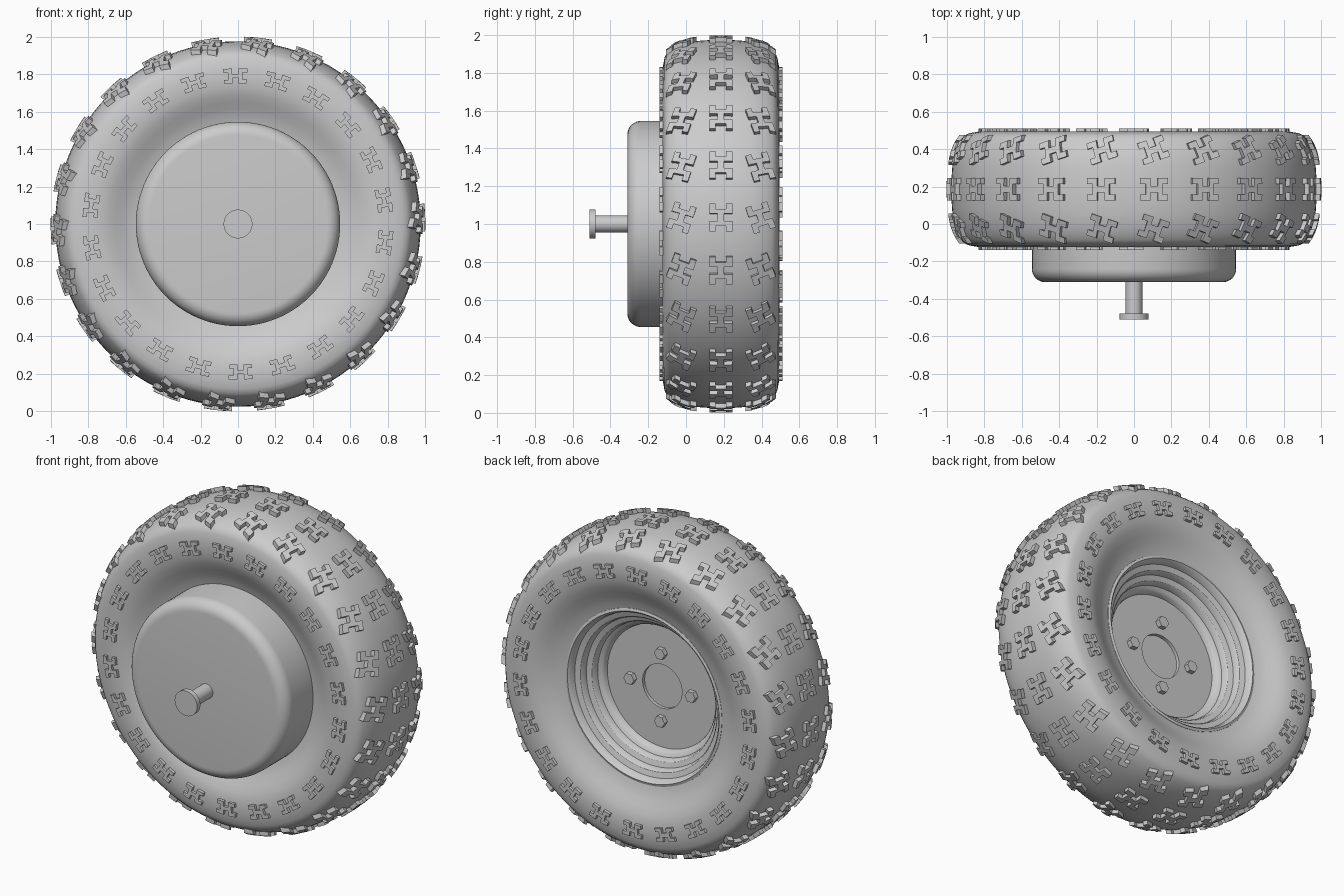
import bpy, bmesh, math
from math import sin, cos, pi, radians

cube = bpy.data.objects.get("Cube")
if cube:
    bpy.data.objects.remove(cube, do_unlink=True)

grey = bpy.data.materials.new("plain_grey")
grey.use_nodes = True
colour = (0.6, 0.6, 0.6, 1)
grey.diffuse_color = colour
grey.node_tree.nodes["Principled BSDF"].inputs["Base Color"].default_value = colour

MID = 0.185      # tyre centre plane along y
COUNT = 22       # tread blocks per row


def polar(r, a, y):
    return (r * cos(a), y, 1 + r * sin(a))


def finish(name, bm, smooth=None):
    bmesh.ops.recalc_face_normals(bm, faces=bm.faces)
    mesh = bpy.data.meshes.new(name)
    bm.to_mesh(mesh)
    bm.free()
    mesh.materials.append(grey)
    ob = bpy.data.objects.new(name, mesh)
    bpy.context.collection.objects.link(ob)
    if smooth:
        bpy.ops.object.select_all(action="DESELECT")
        ob.select_set(True)
        bpy.context.view_layer.objects.active = ob
        bpy.ops.object.shade_smooth_by_angle(angle=radians(smooth))
    return ob


def lathe(name, profile, segments=96, closed=False, smooth=32):
    """Turn a profile of (radius, y) points about the axle."""
    bm = bmesh.new()
    rings = []
    for r, y in profile:
        n = 1 if r == 0 else segments
        rings.append([bm.verts.new(polar(r, 2 * pi * i / segments, y)) for i in range(n)])
    pairs = list(zip(rings, rings[1:]))
    if closed:
        pairs.append((rings[-1], rings[0]))
    for a, b in pairs:
        for i in range(segments):
            j = (i + 1) % segments
            quad = [a[i % len(a)], a[j % len(a)], b[j % len(b)], b[i % len(b)]]
            bm.faces.new(list(dict.fromkeys(quad)))
    return finish(name, bm, smooth)


def crown(d):
    """Tyre radius at distance d from its centre plane."""
    return 0.975 - 0.3 * d ** 2 - 6 * d ** 4


# Tyre: bead, bulging sidewall, crease, rounded crown, mirrored
side = [(0.525, 0.2), (0.53, 0.225), (0.57, 0.235), (0.61, 0.252), (0.65, 0.273),
        (0.69, 0.292), (0.73, 0.304), (0.78, 0.309), (0.83, 0.308), (0.88, 0.299),
        (0.905, 0.288)]
half = side + [(crown(d), d) for d in (0.27, 0.24, 0.21, 0.17, 0.12, 0.06)]
tyre = [(r, MID - d) for r, d in half] + [(crown(0), MID)]
tyre += [(r, MID + d) for r, d in reversed(half)]
lathe("tyre", tyre, closed=True)

# Stepped wheel rim with a central bore
lathe("wheel_rim", [
    (0.525, 0.0), (0.54, 0.39), (0.535, 0.413), (0.52, 0.418), (0.508, 0.405),
    (0.5, 0.375), (0.468, 0.365), (0.46, 0.355), (0.455, 0.325), (0.425, 0.315),
    (0.417, 0.305), (0.412, 0.275), (0.39, 0.265), (0.382, 0.255), (0.376, 0.232),
    (0.135, 0.232), (0.135, 0.19)])
lathe("axle_end", [(0, 0.1), (0.135, 0.1), (0.135, 0.212), (0, 0.212)], 48)

# Brake drum with rounded front edge
fillet = [(0.475 + 0.07 * sin(t), -0.24 - 0.07 * cos(t))
          for t in (i * pi / 16 for i in range(9))]
lathe("brake_drum", [(0, -0.31)] + fillet + [(0.545, 0.1), (0, 0.1)])

# Mounting pin
lathe("mounting_pin", [(0, -0.3), (0.045, -0.3), (0.045, -0.478), (0.077, -0.478),
                       (0.077, -0.51), (0, -0.51)], 32)

# Wheel nuts
for k, label in enumerate(("left", "top", "right", "bottom")):
    a = k * pi / 2
    nut = lathe("wheel_nut_" + label, [(0, 0.22), (0.036, 0.22), (0.036, 0.262), (0, 0.262)],
                6, smooth=None)
    nut.location = (0.21 * cos(a), 0, 0.21 * sin(a))

# Block outline: a short stem joining two outward-facing brackets
quarter = [(0.02, 0.017), (0.02, 0.06), (0.075, 0.06), (0.075, 0.028), (0.045, 0.028)]
right = quarter + [(u, -v) for u, v in reversed(quarter)]
outline = right + [(-u, -v) for u, v in right]


def blocks(name, phase, place):
    """A ring of blocks; place(u, v, a, top) maps the outline onto the tyre."""
    bm = bmesh.new()
    for k in range(COUNT):
        a = radians(phase) + 2 * pi * k / COUNT
        low = [bm.verts.new(place(u, v, a, False)) for u, v in outline]
        high = [bm.verts.new(place(u, v, a, True)) for u, v in outline]
        bm.faces.new(low)
        bm.faces.new(high)
        for i in range(len(outline)):
            j = (i + 1) % len(outline)
            bm.faces.new((low[i], low[j], high[j], high[i]))
    finish(name, bm)


def tread_place(s):
    tilt = radians(18) * s

    def place(u, v, a, top):
        d = s * 0.21 + v * cos(tilt) - u * sin(tilt)
        along = u * cos(tilt) + v * sin(tilt)
        return polar(crown(d) + (0.025 if top else -0.02), a + along, MID + d)
    return place


def sidewall_place(s):
    def place(u, v, a, top):
        return polar(0.79 + v * 0.67, a + u * 0.83 / 0.79, MID + s * (0.325 if top else 0.29))
    return place


# Tread rows and sidewall rows
for label, s in (("front", -1), ("middle", 0), ("back", 1)):
    blocks("tread_row_" + label, 2.0, tread_place(s))
    if s:
        blocks("sidewall_row_" + label, 9.2, sidewall_place(s))
